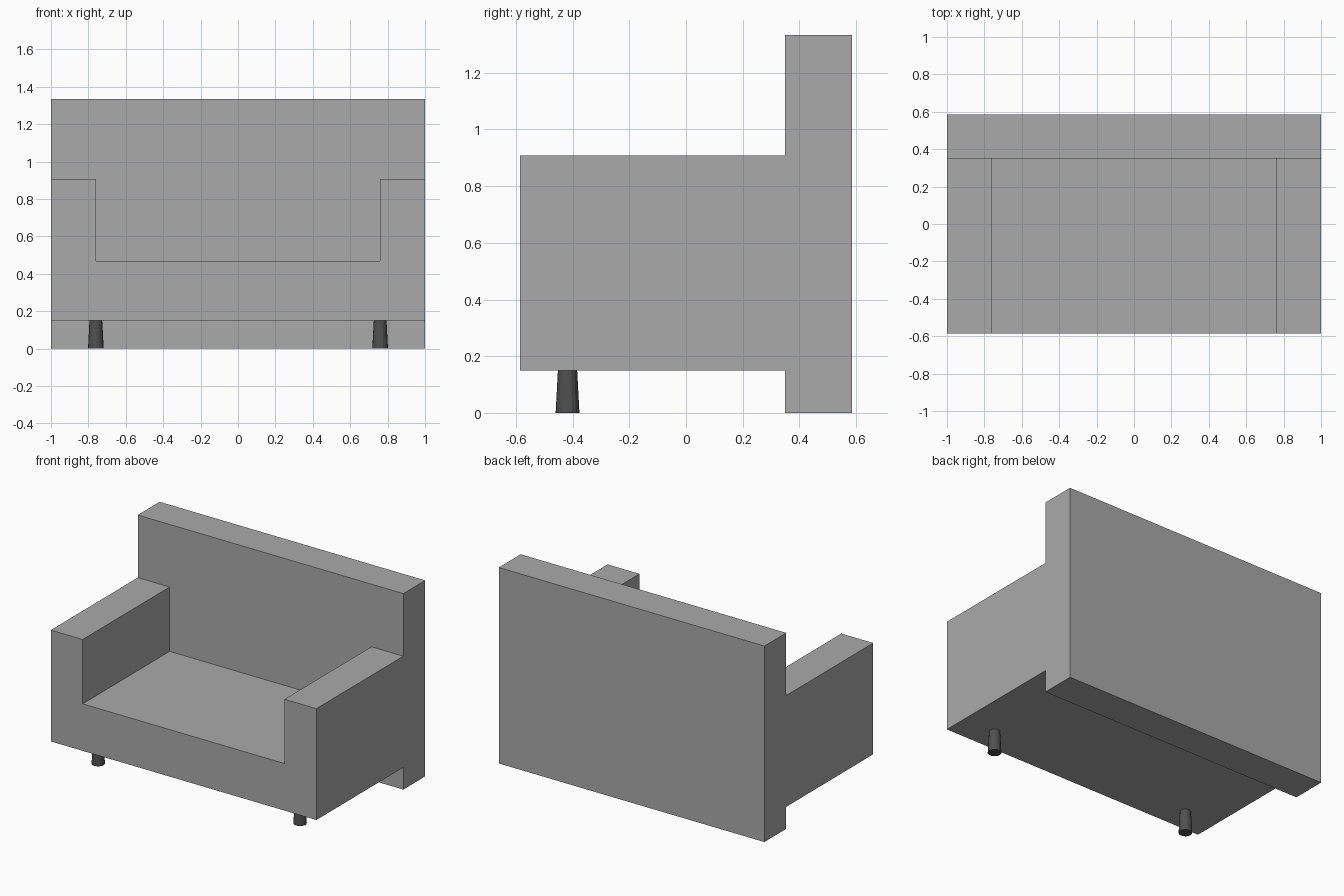
import bpy, bmesh
from mathutils import Matrix, Vector

if "Cube" in bpy.data.objects:
    bpy.data.objects.remove(bpy.data.objects["Cube"])


def make_material(name, level):
    mat = bpy.data.materials.new(name)
    mat.diffuse_color = (level, level, level, 1)
    mat.use_nodes = True
    mat.node_tree.nodes["Principled BSDF"].inputs["Base Color"].default_value = mat.diffuse_color
    return mat


def add_object(name, bm, mat):
    bmesh.ops.recalc_face_normals(bm, faces=bm.faces)
    mesh = bpy.data.meshes.new(name)
    bm.to_mesh(mesh)
    bm.free()
    mesh.materials.append(mat)
    obj = bpy.data.objects.new(name, mesh)
    bpy.context.collection.objects.link(obj)
    return obj


def extrude_profile(name, points, y0, y1, mat):
    """Extrude an (x, z) outline from y0 to y1."""
    bm = bmesh.new()
    face = bm.faces.new([bm.verts.new((x, y0, z)) for x, z in points])
    out = bmesh.ops.extrude_face_region(bm, geom=[face], use_keep_orig=True)
    moved = [v for v in out["geom"] if isinstance(v, bmesh.types.BMVert)]
    bmesh.ops.translate(bm, verts=moved, vec=Vector((0, y1 - y0, 0)))
    return add_object(name, bm, mat)


FRONT, BACK_FRONT, REAR = -0.585, 0.35, 0.585
BASE_Z, SEAT_Z, ARM_Z, TOP_Z = 0.15, 0.47, 0.908, 1.334
ARM_X = 0.76

fabric = make_material("grey_fabric", 0.4)
dark = make_material("dark_leg", 0.08)

# Seat and armrests as one U-shaped block
half = [(1, BASE_Z), (1, ARM_Z), (ARM_X, ARM_Z), (ARM_X, SEAT_Z)]
outline = half + [(-x, z) for x, z in reversed(half)]
extrude_profile("seat_and_arms", outline, FRONT, BACK_FRONT, fabric)

# Tall backrest reaching down to the floor
extrude_profile("backrest", [(-1, 0), (1, 0), (1, TOP_Z), (-1, TOP_Z)],
                BACK_FRONT, REAR, fabric)

# Dark tapered legs; the rear pair sits just inside the backrest
for row, y, lift in (("front", -0.418, 0), ("rear", 0.418, 0.001)):
    for side, x in (("left", -ARM_X), ("right", ARM_X)):
        bm = bmesh.new()
        bmesh.ops.create_cone(bm, cap_ends=True, segments=16,
                              radius1=0.042, radius2=0.034, depth=BASE_Z,
                              matrix=Matrix.Translation((x, y, BASE_Z / 2 + lift)))
        add_object(f"{row}_leg_{side}", bm, dark)
